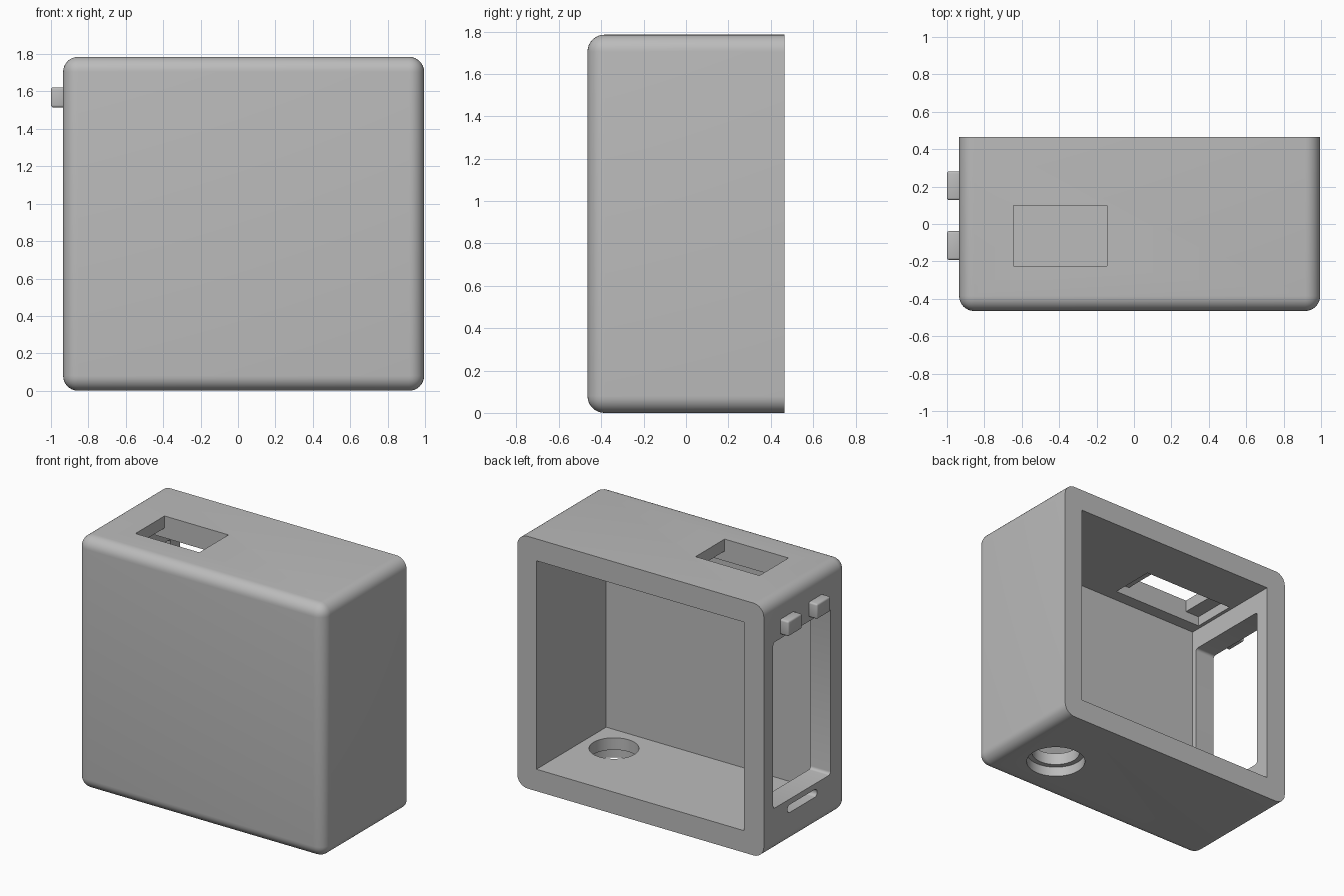
import bpy
import bmesh
from mathutils import Vector

if "Cube" in bpy.data.objects:
    bpy.data.objects.remove(bpy.data.objects["Cube"], do_unlink=True)

grey = bpy.data.materials.new("plain_grey")
grey.use_nodes = True
colour = (0.5, 0.5, 0.5, 1)
grey.diffuse_color = colour
grey.node_tree.nodes["Principled BSDF"].inputs["Base Color"].default_value = colour


def finish(name, bm):
    """Turn a bmesh into a named grey object."""
    bmesh.ops.recalc_face_normals(bm, faces=bm.faces)
    mesh = bpy.data.meshes.new(name)
    bm.to_mesh(mesh)
    bm.free()
    mesh.materials.append(grey)
    obj = bpy.data.objects.new(name, mesh)
    bpy.context.collection.objects.link(obj)
    return obj


def block(name, low, high, radius=0, segments=1, rule=lambda edge: True):
    """Box between two corners, rounding the edges picked by the rule."""
    low, high = Vector(low), Vector(high)
    bm = bmesh.new()
    bmesh.ops.create_cube(bm, size=1)
    for v in bm.verts:
        v.co = (low + high) / 2 + v.co * (high - low)
    if radius:
        bmesh.ops.bevel(bm, geom=[e for e in bm.edges if rule(e)], offset=radius,
                        segments=segments, profile=0.5, affect='EDGES', clamp_overlap=True)
    return finish(name, bm)


def disc(name, x, y, radius, low, high):
    """Upright cylinder."""
    bm = bmesh.new()
    bmesh.ops.create_cone(bm, cap_ends=True, segments=64, radius1=radius,
                          radius2=radius, depth=high - low)
    bmesh.ops.translate(bm, vec=(x, y, (low + high) / 2), verts=bm.verts)
    return finish(name, bm)


def along_x(edge):
    a, b = edge.verts
    return abs(a.co.x - b.co.x) > 0.01


def not_back(edge):
    return any(v.co.y < 0 for v in edge.verts)


def smooth(obj):
    bpy.ops.object.select_all(action='DESELECT')
    obj.select_set(True)
    bpy.context.view_layer.objects.active = obj
    bpy.ops.object.shade_smooth_by_angle(angle=0.6)


# Casing with a square back edge and every other edge rounded
X0, X1, Y, TOP, WALL = -0.935, 0.995, 0.465, 1.785, 0.155
casing = block("casing", (X0, -Y, 0), (X1, Y, TOP), 0.08, 8, not_back)

cutters = [
    # Main cavity, open at the back
    block("cavity_cutter", (X0 + WALL, -0.315, WALL), (X1 - 0.15, 0.6, TOP - WALL)),
    # Side window and the narrow slot under it
    block("window_cutter", (-1.1, -0.28, 0.31), (-0.7, 0.36, 1.485), 0.02, 4, along_x),
    block("slot_cutter", (-1.1, -0.13, 0.215), (-0.7, 0.2, 0.27), 0.025, 5, along_x),
    # Top socket with a wider recess on the inside
    block("socket_cutter", (-0.645, -0.225, 1.5), (-0.145, 0.1, 1.9)),
    block("socket_recess_cutter", (-0.755, -0.225, 1.5), (-0.035, 0.1, 1.7)),
    # Stepped round hole in the floor
    disc("floor_hole_cutter", 0.62, -0.08, 0.16, -0.1, 0.3),
    disc("floor_step_cutter", 0.62, -0.08, 0.196, -0.1, 0.07),
]
for cutter in cutters:
    mod = casing.modifiers.new(cutter.name, 'BOOLEAN')
    mod.operation = 'DIFFERENCE'
    mod.solver = 'EXACT'
    mod.object = cutter
    cutter.hide_render = True

# Bake the cuts, then drop the helpers
bpy.context.view_layer.update()
graph = bpy.context.evaluated_depsgraph_get()
baked = bpy.data.meshes.new_from_object(casing.evaluated_get(graph))
casing.modifiers.clear()
casing.data = baked
for cutter in cutters:
    bpy.data.objects.remove(cutter, do_unlink=True)
smooth(casing)

# Two buttons above the window
for name, y in (("front_button", -0.115), ("back_button", 0.205)):
    button = block(name, (-1, y - 0.077, 1.515), (X0 + 0.01, y + 0.077, 1.622), 0.012, 3)
    smooth(button)
